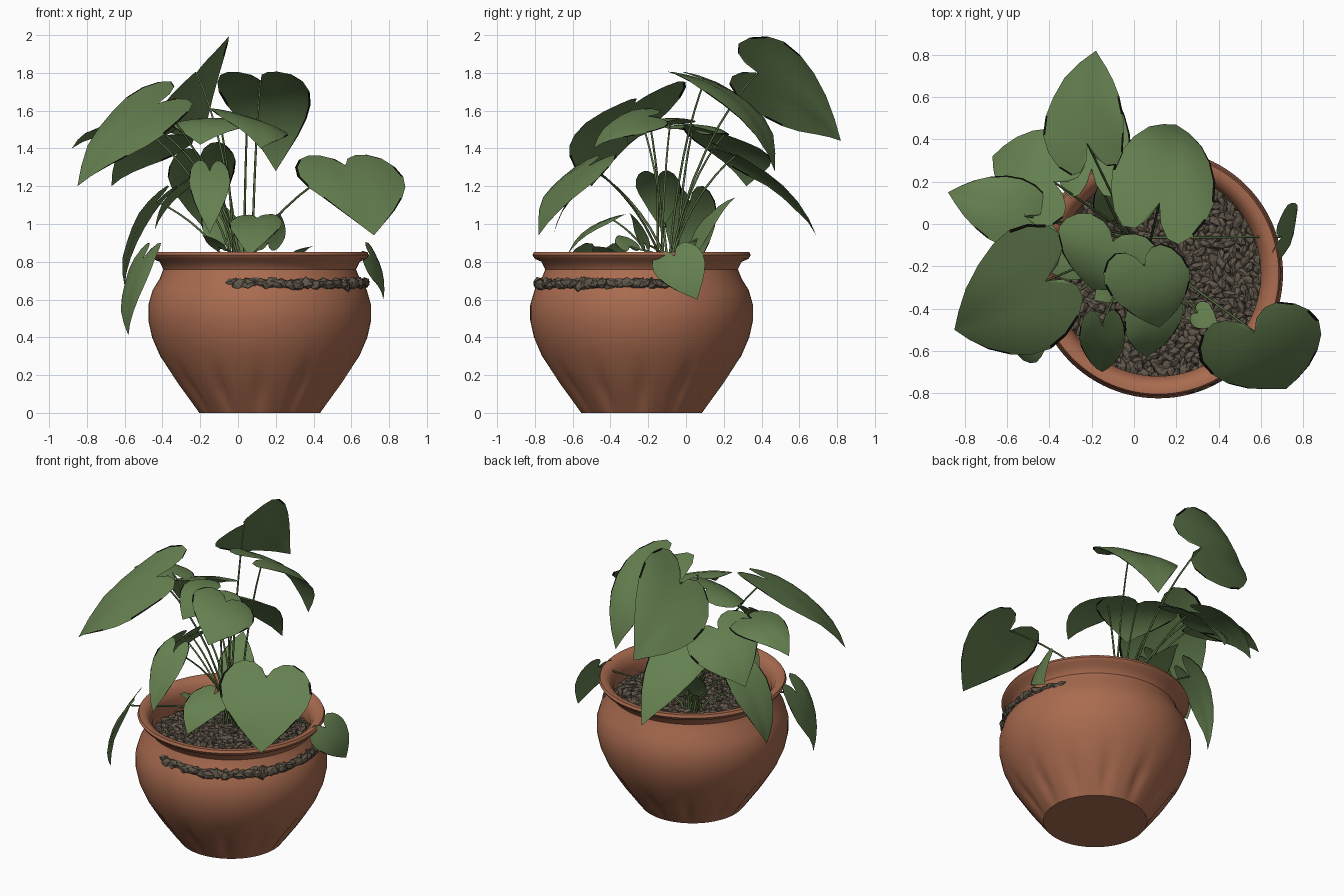
import bpy, bmesh, math, random
from mathutils import Vector, Matrix, Euler

random.seed(4)
cube = bpy.data.objects.get("Cube")
if cube:
    bpy.data.objects.remove(cube, do_unlink=True)


def material(name, rgb, rough=0.9):
    m = bpy.data.materials.new(name)
    m.use_nodes = True
    m.diffuse_color = (*rgb, 1)
    bsdf = m.node_tree.nodes["Principled BSDF"]
    bsdf.inputs["Base Color"].default_value = (*rgb, 1)
    bsdf.inputs["Roughness"].default_value = rough
    return m


TERRACOTTA = material("terracotta", (0.4, 0.148, 0.079))
LEAF = material("leaf green", (0.13, 0.215, 0.08))
EDGE = material("withered black", (0.004, 0.004, 0.003))
STEM = material("stem green", (0.1, 0.16, 0.055))
PEBBLE = material("pebble brown", (0.118, 0.095, 0.069))
SOIL = material("dark soil", (0.03, 0.023, 0.017))
CENTRE = Vector((0.115, -0.235, 0))


def finish(name, bm, mats, smooth=True):
    mesh = bpy.data.meshes.new(name)
    bm.to_mesh(mesh)
    bm.free()
    ob = bpy.data.objects.new(name, mesh)
    bpy.context.collection.objects.link(ob)
    for mat in mats:
        mesh.materials.append(mat)
    for p in mesh.polygons:
        p.use_smooth = smooth
    return ob


# Pot: turned profile (radius, height) with shallow flutes near the foot
PROFILE = [(0.32, 0), (0.355, 0.045), (0.395, 0.1), (0.432, 0.15), (0.465, 0.2), (0.527, 0.3),
           (0.57, 0.4), (0.59, 0.49), (0.59, 0.57), (0.567, 0.65), (0.53, 0.71),
           (0.51, 0.76), (0.53, 0.8), (0.565, 0.815), (0.578, 0.835),
           (0.57, 0.852), (0.54, 0.852), (0.51, 0.83), (0.485, 0.78),
           (0.49, 0.7), (0.5, 0.6)]


def make_pot(sides=96, flutes=12):
    bm = bmesh.new()
    rings = []
    for r, z in PROFILE:
        depth = 0.022 * math.sin(math.pi * min(1, z / 0.25))
        ring = []
        for i in range(sides):
            a = math.tau * i / sides
            rr = r - depth * max(0, math.cos(flutes * a)) ** 2
            ring.append(bm.verts.new(CENTRE + Vector((rr * math.cos(a), rr * math.sin(a), z))))
        rings.append(ring)
    for lo, hi in zip(rings, rings[1:]):
        for i in range(sides):
            j = (i + 1) % sides
            bm.faces.new((lo[i], lo[j], hi[j], hi[i]))
    bm.faces.new(rings[0][::-1])
    pot = finish("pot", bm, [TERRACOTTA])
    bpy.context.view_layer.objects.active = pot
    pot.select_set(True)
    bpy.ops.object.shade_smooth_by_angle(angle=math.radians(45))
    pot.select_set(False)


make_pot()

# Soil under the pebbles
bm = bmesh.new()
bmesh.ops.create_circle(bm, cap_ends=True, segments=48, radius=0.495,
                        matrix=Matrix.Translation(CENTRE + Vector((0, 0, 0.67))))
finish("soil", bm, [SOIL], False)

# Pebble layer, shifted so one side pokes through the wall
LEAN = math.radians(-41)
MIDDLE = CENTRE + Vector((math.cos(LEAN), math.sin(LEAN), 0)) * 0.042
bm = bmesh.new()


def add_pebble(pos, turn, thick):
    size = Vector((random.uniform(0.032, 0.048), random.uniform(0.02, 0.028), thick))
    rot = Euler((random.uniform(-0.5, 0.5), random.uniform(-0.4, 0.4), turn))
    made = bmesh.ops.create_icosphere(bm, subdivisions=1, radius=1,
                                      matrix=Matrix.LocRotScale(pos, rot, size))
    for v in made["verts"]:
        v.co = pos + (v.co - pos) * random.uniform(0.85, 1.15)


COUNT = 620
for i in range(COUNT):
    r = 0.5 * math.sqrt((i + 0.5) / COUNT)
    a = i * 2.39996
    add_pebble(MIDDLE + Vector((r * math.cos(a), r * math.sin(a), random.uniform(0.68, 0.7))),
               random.uniform(0, math.pi), random.uniform(0.016, 0.026))
for i in range(48):
    a = LEAN + math.radians(-70 + 142 * i / 47)
    pos = Vector((math.cos(a), math.sin(a), 0)) * random.uniform(0.508, 0.53)
    add_pebble(MIDDLE + pos + Vector((0, 0, random.uniform(0.675, 0.69))),
               a + math.pi / 2 + random.uniform(-0.4, 0.4), random.uniform(0.022, 0.034))
finish("pebbles", bm, [PEBBLE], False)

# Heart outline of half a leaf: (along midrib, across)
HEART = [(0, 0), (-0.13, 0.12), (-0.21, 0.32), (-0.22, 0.55), (-0.14, 0.78), (0, 0.94),
         (0.16, 1), (0.34, 0.93), (0.52, 0.76), (0.7, 0.52), (0.86, 0.25), (1, 0)]
ACROSS = [0, 0.25, 0.5, 0.75, 0.95, 1]
ROOT = Vector((0.03, -0.1, 0.68))


def make_leaf(name, base, tip, side, arch=0.05, droop=0.05):
    base, tip, side = Vector(base), Vector(tip), Vector(side)
    along = tip - base
    normal = side.cross(along).normalized()
    if normal.z < 0:
        normal.negate()
    size = along.length
    phase = random.uniform(0, 6)

    def place(u, v):
        lift = arch * 4 * u * (1 - u) - droop * v * v + 0.035 * abs(v) * size
        lift += 0.018 * size * math.sin(5 * u + 3 * v + phase) * abs(v)
        return base + along * u + side * v + normal * lift

    bm = bmesh.new()
    for sign in (1, -1):
        rows = []
        for u, v in HEART:
            mid = max(0, u)
            rows.append([bm.verts.new(place(mid + (u - mid) * t, sign * v * t)) for t in ACROSS])
        for p, q in zip(rows, rows[1:]):
            # withered margin on some stretches of the rim
            withered = random.random() < 0.4
            for k in range(len(ACROSS) - 1):
                quad = (p[k], q[k], q[k + 1], p[k + 1])
                face = bm.faces.new(quad if sign < 0 else quad[::-1])
                face.material_index = int(withered and k == len(ACROSS) - 2)
    bmesh.ops.remove_doubles(bm, verts=bm.verts, dist=0.0005)
    bmesh.ops.recalc_face_normals(bm, faces=bm.faces)
    finish(name, bm, [LEAF, EDGE])
    make_stem(name + "_stem", base)


def make_stem(name, end):
    start = ROOT + Vector((random.uniform(-0.05, 0.05), random.uniform(-0.05, 0.05), 0))
    reach = end - start
    cu = bpy.data.curves.new(name, "CURVE")
    cu.dimensions = "3D"
    cu.bevel_depth = 0.005
    cu.bevel_resolution = 1
    cu.resolution_u = 8
    sp = cu.splines.new("BEZIER")
    sp.bezier_points.add(1)
    rise = Vector((reach.x * 0.15, reach.y * 0.15, max(0.2, reach.z * 0.5)))
    pull = Vector((reach.x * 0.35, reach.y * 0.35, reach.z * 0.15))
    for bp, co, handle in zip(sp.bezier_points, (start, end), (rise, pull)):
        bp.co = co
        bp.handle_left = co - handle
        bp.handle_right = co + handle
    sp.bezier_points[0].radius = 1.4
    cu.materials.append(STEM)
    bpy.context.collection.objects.link(bpy.data.objects.new(name, cu))


# Large upper leaves: base, tip, half-width direction
make_leaf("top_back_leaf", (-0.22, 0.38, 1.8), (-0.18, 0.82, 1.44), (0.19, 0.05, 0.2), 0.06, 0.02)
make_leaf("back_leaf", (0.12, 0.1, 1.76), (0.2, 0.47, 1.28), (0.24, -0.08, 0), 0.09, 0.04)
make_leaf("big_right_leaf", (-0.42, -0.27, 1.64), (-0.85, -0.5, 1.2), (0.1, -0.28, -0.1))
make_leaf("big_left_leaf", (0.57, -0.51, 1.31), (0.72, -0.78, 0.94), (0.28, 0.1, 0), 0.04, 0.03)
make_leaf("outer_right_leaf", (-0.52, 0.04, 1.52), (-0.88, 0.15, 1.4), (0.05, 0.16, -0.02))
make_leaf("back_right_leaf", (-0.38, 0.2, 1.47), (-0.67, 0.32, 1.2), (0.09, 0.22, -0.06))
make_leaf("low_back_leaf", (-0.2, 0.26, 1.36), (-0.15, 0.69, 0.94), (0.18, 0, 0.04))
make_leaf("front_leaf", (0.05, -0.2, 1.57), (0.12, -0.49, 1.4), (0.2, 0.04, -0.06), 0.04, 0.04)
make_leaf("middle_leaf", (-0.1, -0.08, 1.56), (-0.2, -0.31, 1.42), (0.24, -0.1, 0), 0.04, 0.04)

# Smaller and hanging leaves
make_leaf("front_drop_leaf", (-0.15, -0.48, 1.28), (-0.15, -0.7, 0.95), (0.11, 0, 0), 0.03, 0.02)
make_leaf("front_low_leaf", (0.1, -0.4, 1.03), (0.06, -0.63, 0.83), (0.14, 0.02, 0), 0.03, 0.02)
make_leaf("hanging_right_leaf", (-0.5, -0.47, 0.82), (-0.58, -0.54, 0.41), (0.06, -0.17, 0), 0.04, 0.03)
make_leaf("drooping_right_leaf", (-0.43, 0.02, 1.12), (-0.6, -0.01, 0.67), (0.04, 0.14, 0), 0.05, 0.02)
make_leaf("hanging_left_leaf", (0.7, -0.06, 0.83), (0.77, 0.06, 0.6), (0.02, 0.13, 0.05), 0.02, 0.02)
make_leaf("inner_right_leaf", (-0.25, -0.15, 1.24), (-0.44, -0.13, 0.97), (0.03, 0.12, 0), 0.03, 0.02)
make_leaf("inner_back_leaf", (-0.06, 0.06, 0.92), (-0.14, 0.26, 1.14), (0.12, 0.03, -0.02), 0.02, 0.02)
make_leaf("sprout_left", (0.3, -0.42, 0.84), (0.4, -0.48, 0.88), (0.03, 0.06, 0), 0.01, 0.01)
make_leaf("sprout_right", (-0.1, -0.3, 0.88), (-0.19, -0.36, 0.94), (0.04, -0.06, 0), 0.01, 0.01)
make_leaf("sprout_middle", (0.16, -0.22, 0.9), (0.22, -0.3, 1.06), (0.08, 0.03, 0), 0.01, 0.01)
